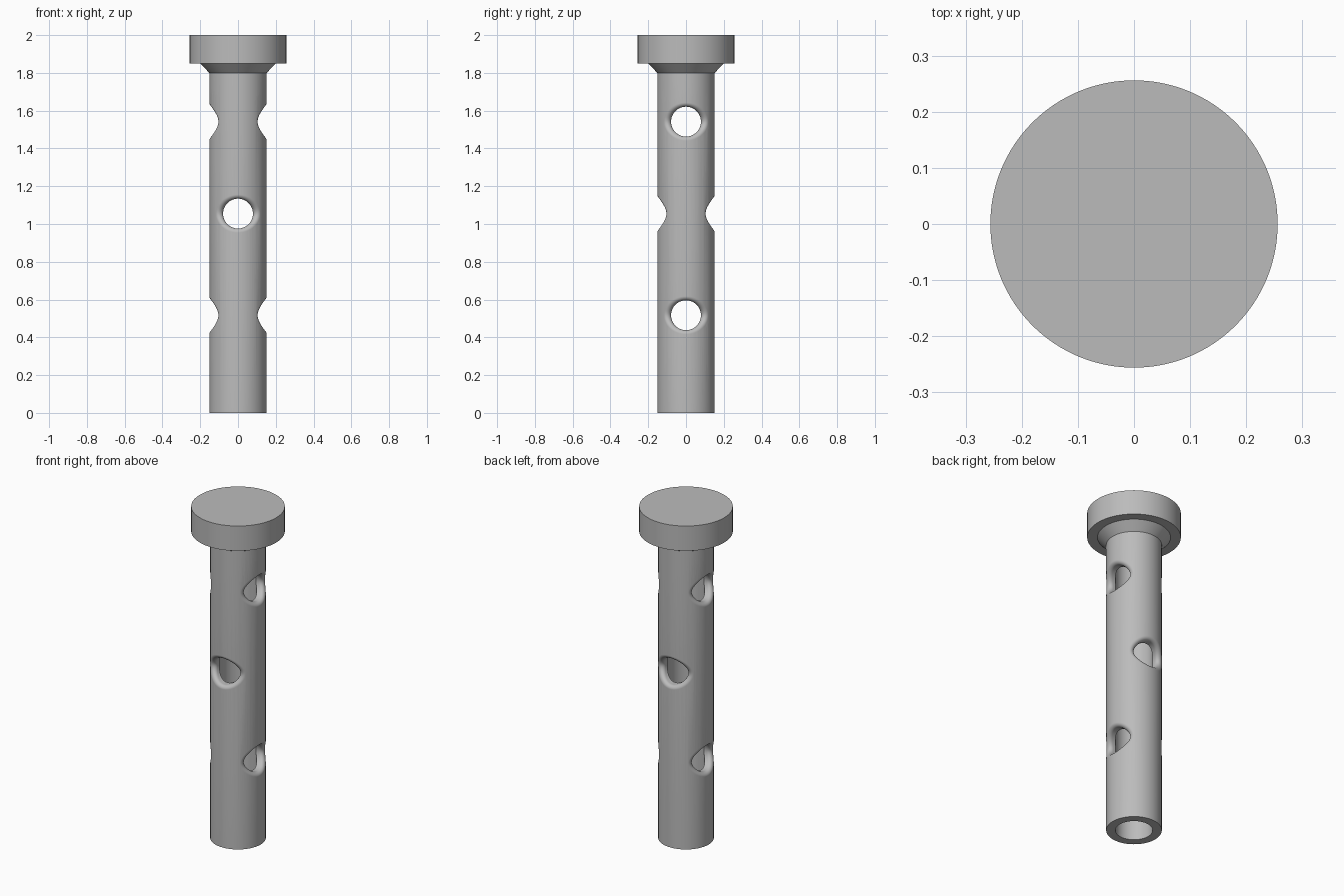
import bpy, bmesh
from math import sin, cos, pi, sqrt
from mathutils import Vector, Matrix

R_SHAFT, R_BORE, R_HEAD, R_FLARE = 0.152, 0.102, 0.256, 0.2
R_HOLE, FILLET = 0.079, 0.022
SEGS = 128

cube = bpy.data.objects.get("Cube")
if cube:
    bpy.data.objects.remove(cube, do_unlink=True)

grey = bpy.data.materials.new("plain grey")
grey.use_nodes = True
colour = (0.5, 0.5, 0.5, 1)
grey.diffuse_color = colour
grey.node_tree.nodes["Principled BSDF"].inputs["Base Color"].default_value = colour


def make_object(name, bm):
    bmesh.ops.recalc_face_normals(bm, faces=bm.faces)
    mesh = bpy.data.meshes.new(name)
    bm.to_mesh(mesh)
    bm.free()
    mesh.materials.append(grey)
    obj = bpy.data.objects.new(name, mesh)
    bpy.context.collection.objects.link(obj)
    return obj


def bridge(bm, rings):
    """Join successive rings of vertices with quads."""
    for a, b in zip(rings, rings[1:]):
        n = len(a)
        for i in range(n):
            j = (i + 1) % n
            bm.faces.new((a[i], a[j], b[j], b[i]))


def revolve(name, profile):
    """Closed solid from (radius, z) rings, flat at both ends."""
    bm = bmesh.new()
    rings = [[bm.verts.new((r * cos(2 * pi * i / SEGS), r * sin(2 * pi * i / SEGS), z))
              for i in range(SEGS)] for r, z in profile]
    bridge(bm, rings)
    bm.faces.new(rings[0])
    bm.faces.new(rings[-1])
    return make_object(name, bm)


def fillet_point(t, f):
    """Point on the rounded mouth of a hole along x; f runs from wall to shaft surface."""
    ball, reach = R_SHAFT - FILLET, R_HOLE + FILLET
    y, z = reach * cos(t), reach * sin(t)
    x = sqrt(ball ** 2 - y ** 2)
    inward = Vector((0, -cos(t), -sin(t)))
    outward = Vector((x, y, 0)) / ball
    return Vector((x, y, z)) + FILLET * inward.slerp(outward, f)


def hole_cutter(bm, z, angle):
    """Cross hole right through the shaft, flaring at both mouths."""
    n, steps = 96, 10
    angles = [2 * pi * (i + 0.5) / n for i in range(n)]
    half = [[fillet_point(t, k / steps) for t in angles] for k in range(steps + 1)]
    half.append([Vector((p.x * 1.3, p.y * 1.3, p.z)) for p in half[-1]])
    mirrored = [[Vector((-p.x, p.y, p.z)) for p in ring] for ring in reversed(half)]
    place = Matrix.Translation((0, 0, z)) @ Matrix.Rotation(angle, 4, 'Z')
    rings = [[bm.verts.new(place @ p) for p in ring] for ring in mirrored + half]
    bridge(bm, rings)
    for ring, x in ((rings[0], -0.26), (rings[-1], 0.26)):
        tip = bm.verts.new(place @ Vector((x, 0, 0)))
        for i in range(n):
            bm.faces.new((ring[i], ring[(i + 1) % n], tip))


# Hollow shaft, flared collar and round head
body = revolve("hollow_bolt", [
    (R_HEAD, 2), (R_HEAD, 1.85), (R_FLARE, 1.85), (R_SHAFT, 1.8),
    (R_SHAFT, 0), (R_BORE, 0), (R_BORE, 1.8)])

# Three cross holes, the middle one turned a quarter
bm = bmesh.new()
for z, angle in ((1.542, 0), (1.055, pi / 2), (0.517, 0)):
    hole_cutter(bm, z, angle)
cutter = make_object("hole_cutter", bm)
cutter.hide_render = True

cut = body.modifiers.new("cross_holes", 'BOOLEAN')
cut.operation = 'DIFFERENCE'
cut.solver = 'EXACT'
cut.object = cutter

bpy.ops.object.select_all(action='DESELECT')
bpy.context.view_layer.objects.active = body
body.select_set(True)
bpy.ops.object.modifier_apply(modifier=cut.name)
bpy.data.objects.remove(cutter, do_unlink=True)
bpy.ops.object.shade_smooth_by_angle(angle=pi / 6)
